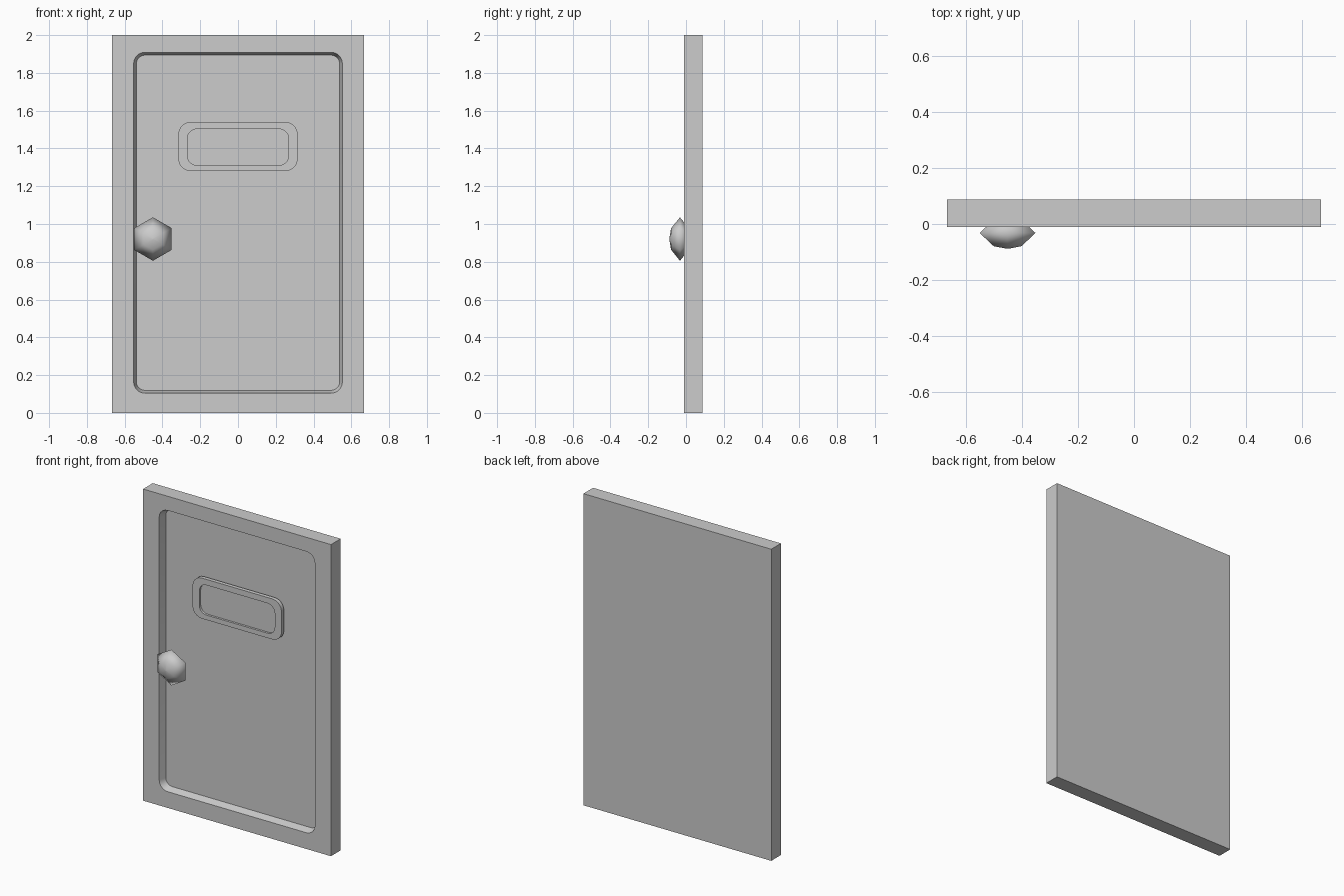
import bpy, bmesh, math

if "Cube" in bpy.data.objects:
    bpy.data.objects.remove(bpy.data.objects["Cube"])

grey = bpy.data.materials.new("plain_grey")
grey.diffuse_color = (0.604, 0.604, 0.604, 1)
grey.use_nodes = True
grey.node_tree.nodes["Principled BSDF"].inputs["Base Color"].default_value = grey.diffuse_color

FRONT, BACK, PANEL = -0.01, 0.088, 0.036   # y of door face, back and sunk panel


def finish(bm, name):
    bmesh.ops.recalc_face_normals(bm, faces=bm.faces)
    me = bpy.data.meshes.new(name)
    bm.to_mesh(me)
    bm.free()
    me.materials.append(grey)
    ob = bpy.data.objects.new(name, me)
    bpy.context.collection.objects.link(ob)
    return ob


def rounded_rect(hw, z0, z1, r, y, seg=5):
    """Rounded rectangle loop facing the front, at depth y."""
    pts = []
    corners = [(hw - r, z1 - r), (r - hw, z1 - r), (r - hw, z0 + r), (hw - r, z0 + r)]
    for k, (cx, cz) in enumerate(corners):
        for i in range(seg + 1):
            a = math.radians(90 * (k + i / seg))
            pts.append((cx + r * math.cos(a), y, cz + r * math.sin(a)))
    return pts


def loft(bm, loops):
    """Skin successive loops and cap both ends."""
    rows = [[bm.verts.new(p) for p in lp] for lp in loops]
    n = len(rows[0])
    for a, b in zip(rows, rows[1:]):
        for i in range(n):
            j = (i + 1) % n
            bm.faces.new((a[i], a[j], b[j], b[i]))
    bm.faces.new(rows[0])
    bm.faces.new(rows[-1])


def smooth(ob, angle):
    bpy.ops.object.select_all(action='DESELECT')
    ob.select_set(True)
    bpy.context.view_layer.objects.active = ob
    bpy.ops.object.shade_smooth_by_angle(angle=math.radians(angle))


# Door slab
bm = bmesh.new()
bmesh.ops.create_cube(bm, size=1)
for v in bm.verts:
    v.co = (v.co.x * 1.334, (FRONT + BACK) / 2 + v.co.y * (BACK - FRONT), 1 + v.co.z * 2)
door = finish(bm, "door_slab")

# Tapered cutter for the sunk panel
bm = bmesh.new()
e = 0.02
t = 0.015 / (PANEL - FRONT) * e
loft(bm, [rounded_rect(0.553 + t, 0.104 - t, 1.909 + t, 0.06 + t, FRONT - e),
          rounded_rect(0.538, 0.119, 1.894, 0.045, PANEL)])
cutter = finish(bm, "panel_cutter")
cutter.hide_render = True
mod = door.modifiers.new("panel", 'BOOLEAN')
mod.operation = 'DIFFERENCE'
mod.solver = 'EXACT'
mod.object = cutter
bpy.context.view_layer.objects.active = door
bpy.ops.object.modifier_apply(modifier=mod.name)
bpy.data.objects.remove(cutter)
smooth(door, 30)

# Window plate level with the door face, with a shallow pocket
RIM = FRONT
bm = bmesh.new()
loft(bm, [rounded_rect(0.316, 1.28, 1.54, 0.065, RIM + 0.025),
          rounded_rect(0.316, 1.28, 1.54, 0.065, RIM),
          rounded_rect(0.268, 1.311, 1.503, 0.05, RIM),
          rounded_rect(0.268, 1.311, 1.503, 0.05, RIM + 0.014)])
smooth(finish(bm, "window_plate"), 30)

# Six-sided flattened knob
bm = bmesh.new()
profile = [(0.004, -0.088), (0.057, -0.079), (0.115, -0.032), (0.057, 0.015), (0.004, 0.024)]
loft(bm, [[(-0.4505 + r * math.sin(k * math.pi / 3), y, 0.9205 + r * math.cos(k * math.pi / 3))
           for k in range(6)] for r, y in profile])
knob = finish(bm, "door_knob")
for p in knob.data.polygons:
    p.use_smooth = True
